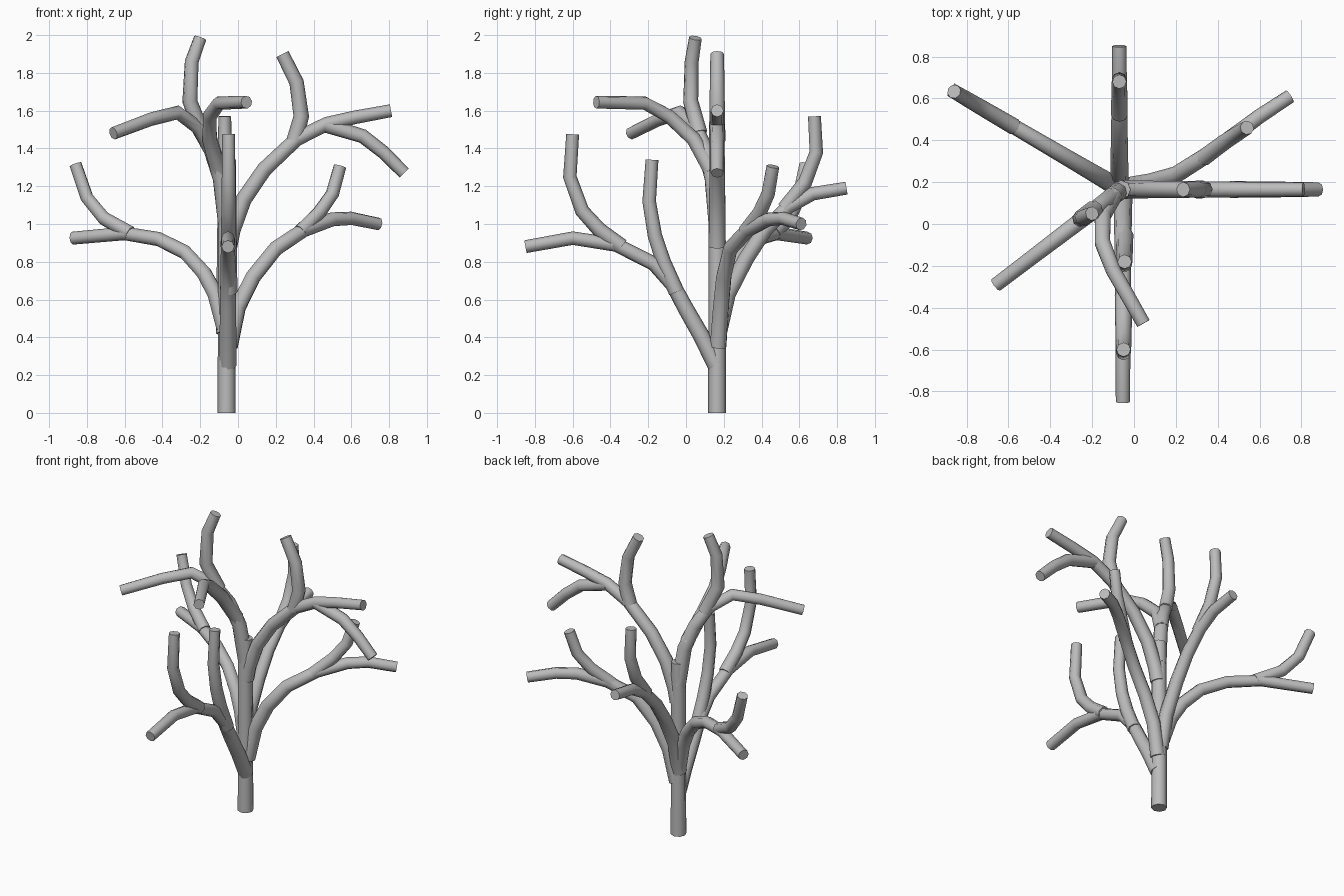
import bpy
import math

cube = bpy.data.objects.get("Cube")
if cube:
    bpy.data.objects.remove(cube)

bark = bpy.data.materials.new("grey bark")
bark.use_nodes = True
bark.diffuse_color = (0.5, 0.5, 0.5, 1)
bark.node_tree.nodes["Principled BSDF"].inputs["Base Color"].default_value = (0.5, 0.5, 0.5, 1)

TX, TY = -0.06, 0.165  # trunk axis


def limb(name, points, r0=0.046, r1=0.034):
    """Tapered eight-sided tube along a path, with closed ends."""
    curve = bpy.data.curves.new(name, 'CURVE')
    curve.dimensions = '3D'
    curve.bevel_depth = 1.0
    curve.bevel_resolution = 2
    curve.use_fill_caps = True
    spline = curve.splines.new('POLY')
    spline.points.add(len(points) - 1)
    for i, (p, co) in enumerate(zip(spline.points, points)):
        p.co = (*co, 1)
        p.radius = r0 + (r1 - r0) * i / (len(points) - 1)
    helper = bpy.data.objects.new(name, curve)
    bpy.context.collection.objects.link(helper)
    bpy.context.view_layer.update()
    mesh = bpy.data.meshes.new_from_object(helper.evaluated_get(bpy.context.evaluated_depsgraph_get()))
    bpy.data.objects.remove(helper)
    obj = bpy.data.objects.new(name, mesh)
    bpy.context.collection.objects.link(obj)
    mesh.materials.clear()
    mesh.materials.append(bark)
    bpy.ops.object.select_all(action='DESELECT')
    obj.select_set(True)
    bpy.context.view_layer.objects.active = obj
    bpy.ops.object.shade_smooth_by_angle(angle=math.radians(50))


def planar(slope, profile):
    """Points (x, z) on an upright plane through the trunk axis."""
    return [(x, TY + slope * (x - TX), z) for x, z in profile]


def lengthwise(x, profile):
    """Points (y, z) on a front-to-back plane."""
    return [(x, y, z) for y, z in profile]


# Trunk
limb("trunk", [(TX, TY, 0), (TX, TY, 0.5), (TX, TY, 0.95), (TX, TY, 1.15)], 0.048, 0.044)

# Front limb
limb("front_limb", lengthwise(-0.053, [(0.16, 0.25), (0.08, 0.41), (0, 0.55), (-0.07, 0.68),
     (-0.17, 0.79), (-0.37, 0.89), (-0.6, 0.925), (-0.85, 0.88)]))
limb("front_limb_outer_twig", lengthwise(-0.05, [(-0.34, 0.88), (-0.46, 0.97), (-0.55, 1.07),
     (-0.615, 1.25), (-0.6, 1.475)]), 0.042)
limb("front_limb_inner_twig", lengthwise(-0.045, [(-0.05, 0.64), (-0.12, 0.8), (-0.165, 0.94),
     (-0.195, 1.12), (-0.18, 1.34)]), 0.042)

# Back limb
limb("back_limb", lengthwise(-0.07, [(0.17, 0.42), (0.22, 0.63), (0.32, 0.82), (0.42, 0.97),
     (0.54, 1.09), (0.67, 1.16), (0.85, 1.19)]))
limb("back_limb_twig", lengthwise(-0.07, [(0.52, 1.08), (0.63, 1.22), (0.69, 1.38), (0.68, 1.57)]), 0.04)

# Right back limb
limb("right_back_limb", planar(-0.585, [(-0.07, 0.45), (-0.12, 0.63), (-0.18, 0.74), (-0.28, 0.85),
     (-0.42, 0.92), (-0.6, 0.95), (-0.875, 0.925)]))
limb("right_back_limb_twig", planar(-0.585, [(-0.57, 0.95), (-0.71, 1.03), (-0.8, 1.14), (-0.86, 1.315)]), 0.04)

# Left back limb
limb("left_back_limb", [(-0.045, 0.17, 0.35), (0, 0.185, 0.56), (0.08, 0.2, 0.72), (0.2, 0.235, 0.87),
     (0.35, 0.33, 0.97), (0.5, 0.44, 1.025), (0.6, 0.515, 1.03), (0.745, 0.61, 1.0)])
limb("left_back_limb_twig", [(0.33, 0.315, 0.96), (0.43, 0.39, 1.06), (0.5, 0.435, 1.16), (0.54, 0.46, 1.305)], 0.04)

# Upper left limb
limb("upper_left_limb", planar(0, [(-0.05, 0.88), (-0.03, 0.97), (0.03, 1.13), (0.14, 1.29),
     (0.31, 1.45), (0.47, 1.53), (0.62, 1.565), (0.81, 1.6)]))
limb("upper_left_limb_outer_twig", planar(0, [(0.46, 1.525), (0.66, 1.465), (0.77, 1.38), (0.88, 1.27)]), 0.04)
limb("upper_left_limb_inner_twig", planar(0, [(0.3, 1.44), (0.335, 1.57), (0.31, 1.75), (0.235, 1.9)]), 0.044, 0.036)

# Upper right limb
limb("upper_right_limb", planar(0.76, [(-0.06, 1.0), (-0.09, 1.24), (-0.14, 1.39), (-0.21, 1.51),
     (-0.32, 1.59), (-0.46, 1.555), (-0.66, 1.48)]))
limb("upper_right_limb_top_twig", [(-0.19, 0.07, 1.48), (-0.255, 0.025, 1.65), (-0.245, 0.03, 1.86), (-0.2, 0.05, 1.985)], 0.044)
limb("upper_right_limb_front_twig", [(-0.1, 0.135, 1.28), (-0.15, 0.04, 1.45), (-0.15, -0.09, 1.57),
     (-0.1, -0.22, 1.64), (0.045, -0.475, 1.645)], 0.044)
